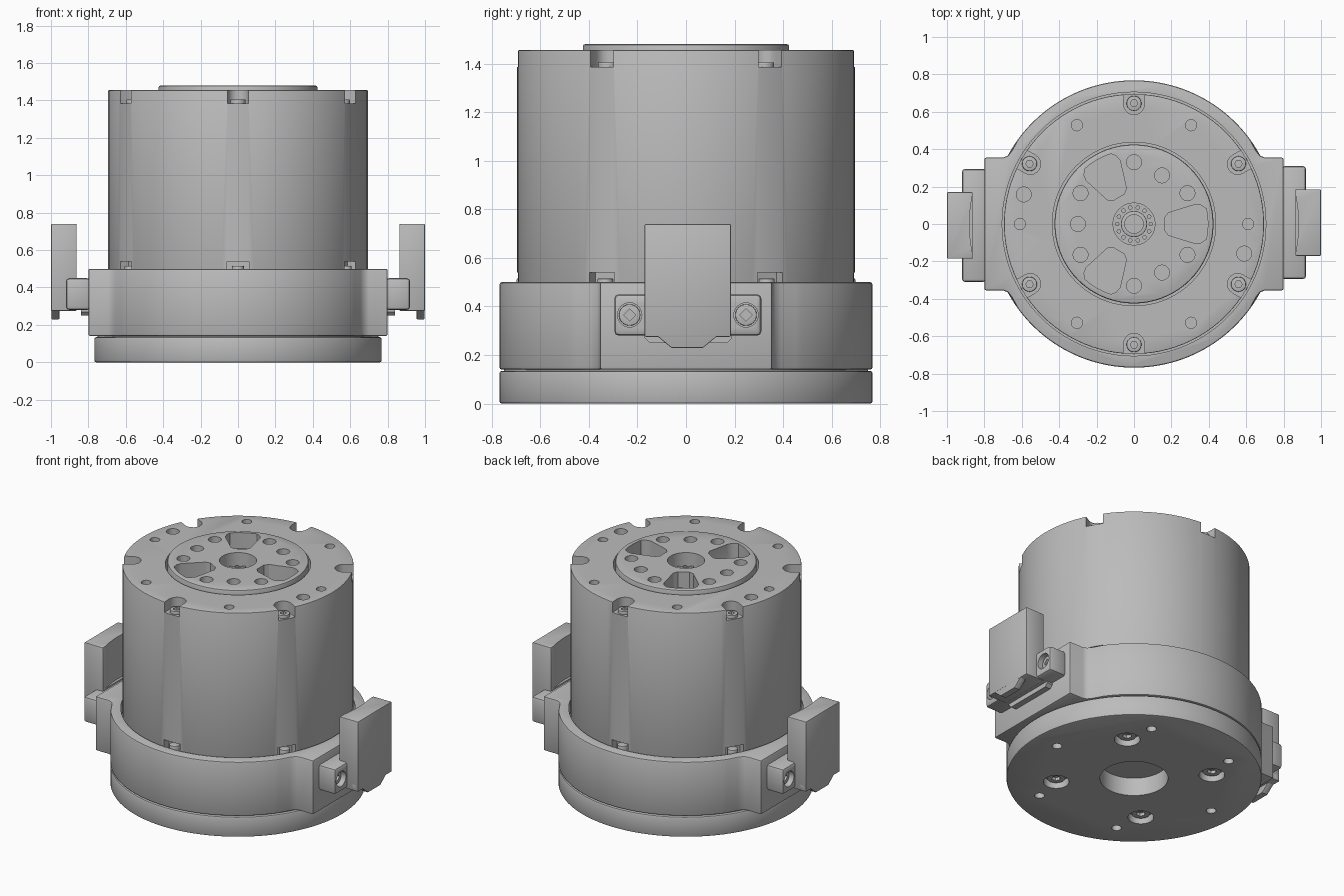
import bpy, bmesh
from math import cos, sin, pi, radians
from mathutils import Matrix

if "Cube" in bpy.data.objects:
    bpy.data.objects.remove(bpy.data.objects["Cube"])

metal = bpy.data.materials.new("machined grey")
metal.use_nodes = True
GREY = (0.5, 0.5, 0.5, 1)
metal.diffuse_color = GREY
metal.node_tree.nodes["Principled BSDF"].inputs["Base Color"].default_value = GREY

UP = Matrix.Identity(4)
# profile drawn in (y, z) and extruded along x
SIDEWAYS = Matrix(((0, 0, 1, 0), (1, 0, 0, 0), (0, 1, 0, 0), (0, 0, 0, 1)))


def turn(deg):
    return Matrix.Rotation(radians(deg), 4, 'Z')


def arc(r, a0=0, a1=360, n=24, cx=0, cy=0):
    steps = n if a1 - a0 == 360 else n + 1
    angles = [radians(a0 + (a1 - a0) * i / n) for i in range(steps)]
    return [(cx + r * cos(a), cy + r * sin(a)) for a in angles]


def polar(r, deg):
    return r * cos(radians(deg)), r * sin(radians(deg))


def add_prism(bm, points, lo, hi, matrix=UP):
    bottom = [bm.verts.new(matrix @ Matrix.Translation((x, y, lo)).translation) for x, y in points]
    top = [bm.verts.new(matrix @ Matrix.Translation((x, y, hi)).translation) for x, y in points]
    bm.faces.new(bottom[::-1])
    bm.faces.new(top)
    n = len(points)
    for i in range(n):
        j = (i + 1) % n
        bm.faces.new((bottom[i], bottom[j], top[j], top[i]))


def make(name, prisms):
    bm = bmesh.new()
    for p in prisms:
        add_prism(bm, *p)
    mesh = bpy.data.meshes.new(name)
    bm.to_mesh(mesh)
    bm.free()
    mesh.materials.append(metal)
    ob = bpy.data.objects.new(name, mesh)
    bpy.context.collection.objects.link(ob)
    return ob


def part(name, prisms, bevel=0, cuts=()):
    """Build prisms, round their edges, then subtract the cutting prisms."""
    ob = make(name, prisms)
    bpy.ops.object.select_all(action='DESELECT')
    bpy.context.view_layer.objects.active = ob
    ob.select_set(True)
    if bevel:
        m = ob.modifiers.new("edges", 'BEVEL')
        m.width, m.segments, m.limit_method = bevel, 2, 'ANGLE'
        m.angle_limit = radians(40)
        bpy.ops.object.modifier_apply(modifier=m.name)
    if cuts:
        cutter = make("cutter", cuts)
        cutter.hide_render = True
        m = ob.modifiers.new("cut", 'BOOLEAN')
        m.operation, m.solver, m.object = 'DIFFERENCE', 'EXACT', cutter
        bpy.ops.object.modifier_apply(modifier=m.name)
        bpy.data.objects.remove(cutter)
    bpy.ops.object.shade_smooth_by_angle(angle=radians(30))
    return ob


def hole(radius, r, deg, lo, hi, n=20):
    x, y = polar(r, deg)
    return (arc(radius, n=n, cx=x, cy=y), lo, hi)


SIX = range(30, 390, 60)
TOP, DECK, RIM = 1.48, 1.455, 0.5

# Base disc with centre bore, counterbores and small screw holes underneath
base_cuts = [(arc(0.205, n=48), -0.1, 0.12)]
base_cuts += [hole(0.078, 0.47, a, -0.1, 0.05) for a in range(45, 405, 90)]
base_cuts += [hole(0.03, 0.605, a, -0.1, 0.06) for a in range(0, 360, 60)]
part("base_disc", [(arc(0.768, n=96), 0, 0.135)], 0.01, base_cuts)
part("base_bolts", [hole(0.055, 0.47, a, 0.025, 0.06) for a in range(45, 405, 90)], 0,
     [hole(0.028, 0.47, a, 0, 0.045, 6) for a in range(45, 405, 90)])
part("base_spacer", [(arc(0.75, n=96), 0.125, 0.15)])

# Collar: a ring with a flat pad on each side
half = [(0.8, -0.355), (0.8, 0.355), (0.7, 0.355), (0.675, 0.365), (0.655, 0.39)]
half += arc(0.768, 36, 144, 44) + [(-0.655, 0.39), (-0.675, 0.365), (-0.7, 0.355)]
outline = half + [(-x, -y) for x, y in half[:2]]
outline += [(-x, -y) for x, y in half[2:]]
part("collar", [(outline, 0.14, RIM)], 0.01, [(arc(0.705, n=96), 0.42, 0.7)])

# Body drum with edge slots, top holes, hub recess and lower notches
slot = arc(0.055, 90, 270, 10, cx=0.64) + [(0.8, -0.055), (0.8, 0.055)]
notch = [(0.64, -0.06), (0.8, -0.06), (0.8, 0.06), (0.64, 0.06)]
body_cuts = [(slot, 1.385, 1.6, turn(a)) for a in SIX]
body_cuts += [(notch, 0.43, 0.54, turn(a)) for a in SIX]
body_cuts += [hole(0.03, 0.61, a, 1.4, 1.6) for a in range(0, 360, 60)]
body_cuts += [hole(0.04, 0.61, a, 1.4, 1.6) for a in (165, 345)]
body_cuts += [(arc(0.437, n=72), 1.36, 1.6)]
part("body_drum", [(arc(0.695, n=96), 0.4, DECK)], 0.005, body_cuts)

# Screws in the upper slots and lower notches
part("slot_screws", [hole(0.04, 0.645, a, 1.37, 1.405) for a in SIX], 0.004,
     [hole(0.02, 0.645, a, 1.385, 1.5, 6) for a in SIX])
part("notch_screws", [hole(0.032, 0.665, a, 0.42, 0.515) for a in SIX], 0.004)

# Output hub with three windows, nine holes and a centre bore
window = [(0.165, -0.035), (0.185, -0.06), (0.33, -0.105), (0.36, -0.1)]
window += arc(0.395, -12, 12, 6) + [(x, -y) for x, y in window[::-1]]
hub_cuts = [(window, 1.375, 1.6, turn(a)) for a in (0, 120, 240)]
hub_cuts += [hole(0.04, 0.33, a, 1.4, 1.6) for a in SIX]
hub_cuts += [hole(0.04, 0.3, a, 1.4, 1.6) for a in (60, 180, 300)]
hub_cuts += [(arc(0.112, n=40), 1.37, 1.6)]
part("output_hub", [(arc(0.425, n=72), 1.34, TOP)], 0.01, hub_cuts)
part("bearing_race", [(arc(0.07, n=32), 1.36, 1.41)], 0.004, [(arc(0.05, n=32), 1.37, 1.5)])
part("bearing_rollers", [hole(0.012, 0.09, i * 360 / 14, 1.36, 1.4, 10) for i in range(14)])

# Side connectors, one turned half way round from the other
ears = [(-0.295, 0.28), (0.31, 0.28), (0.31, 0.45), (-0.295, 0.45)]
plug = [(-0.17, 0.275), (0.185, 0.275), (0.185, 0.74), (-0.17, 0.74)]
lip = [(-0.17, 0.28), (-0.115, 0.275), (-0.06, 0.23), (0.07, 0.23), (0.125, 0.275), (0.185, 0.28),
       (0.185, 0.32), (-0.17, 0.32)]
seat = [(-0.17, 0.27), (-0.15, 0.25), (0.17, 0.25), (0.19, 0.27), (0.19, 0.44), (-0.17, 0.44)]
scoop = arc(0.75, n=96, cx=0.13)
for side, angle in (("left", 0), ("right", 180)):
    place = turn(angle) @ SIDEWAYS
    bolts = [(-0.232, 0.365), (0.247, 0.365)]
    part(side + "_bracket", [(ears, 0.79, 0.92, place)], 0.018,
         [(arc(0.05, cx=y, cy=z), 0.87, 1.1, place) for y, z in bolts])
    part(side + "_bracket_screws", [(arc(0.044, cx=y, cy=z), 0.86, 0.89, place) for y, z in bolts], 0.003,
         [(arc(0.025, n=4, cx=y, cy=z), 0.875, 1, place) for y, z in bolts])
    part(side + "_connector_seat", [(seat, 0.79, 0.84, place)])
    part(side + "_connector_plug", [(plug, 0.863, 1.0, place)], 0.006,
         [(scoop, 0.46, 0.9, turn(angle))])
    part(side + "_connector_lip", [(lip, 0.955, 0.998, place)], 0.004)
